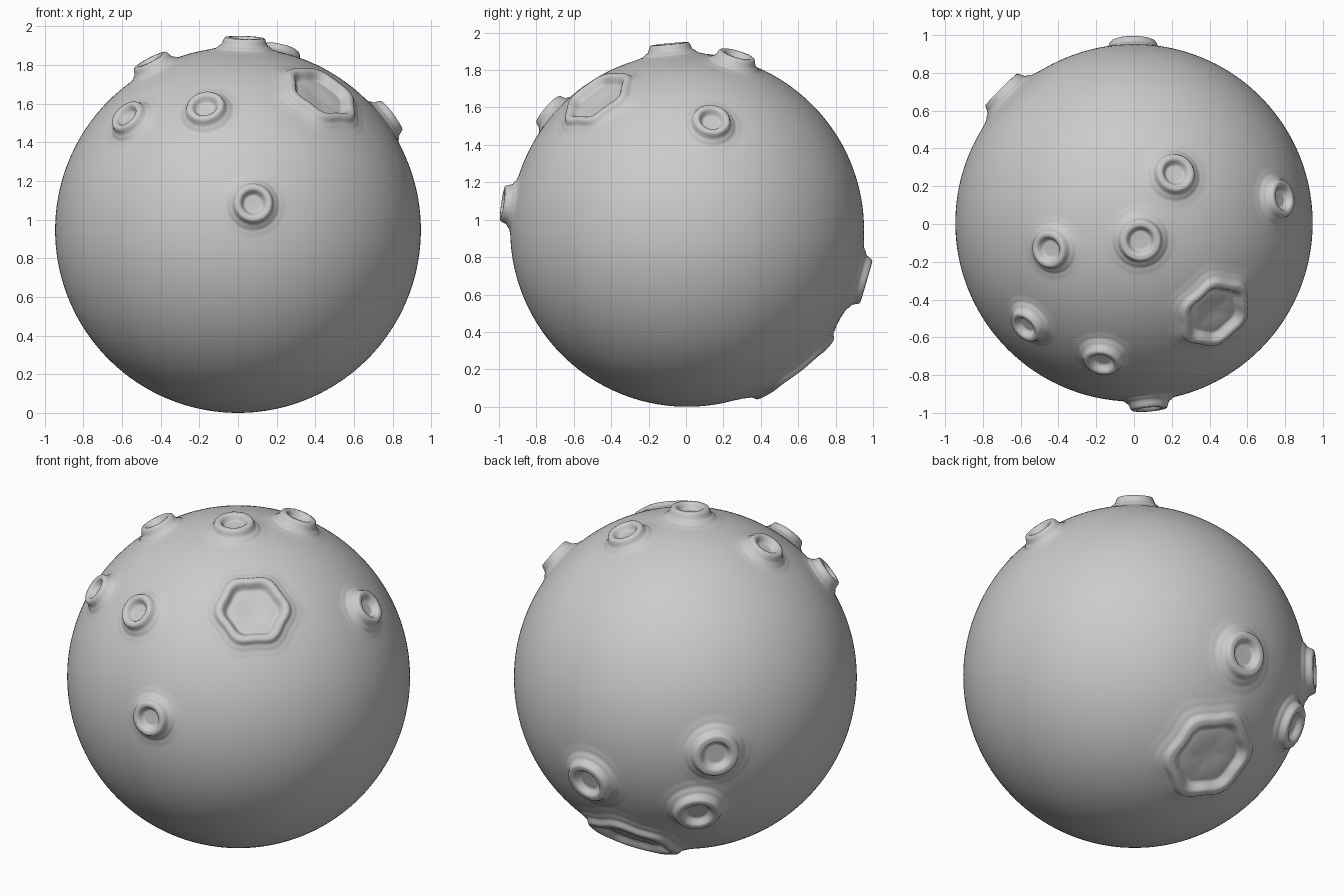
import bpy, bmesh, math
from mathutils import Vector

if "Cube" in bpy.data.objects:
    bpy.data.objects.remove(bpy.data.objects["Cube"])

R = 0.946
CENTRE = Vector((0, 0.006, 0.946))

# crater profiles: (distance / rim radius, height above the sphere)
SMALL = [(0, .018), (.55, .020), (.85, .057), (1.08, .058), (1.38, .020), (1.75, .004), (2.2, 0)]
LARGE = [(0, -.024), (.74, -.010), (.93, .036), (1.04, .037), (1.2, .012), (1.4, .003), (1.6, 0)]

# direction, rim radius, profile, corner angle (None = round)
CRATERS = [
    ((.035, -.095, 1.0), .088, SMALL, None),
    ((.22, .265, .93), .083, SMALL, None),
    ((-.45, -.14, .87), .080, SMALL, None),
    ((-.585, -.56, .60), .075, SMALL, None),
    ((-.17, -.74, .64), .080, SMALL, None),
    ((.81, .135, .605), .080, SMALL, None),
    ((.08, -.98, .14), .080, SMALL, None),
    ((-.005, .945, -.275), .102, SMALL, None),
    ((-.684, .687, -.02), .102, SMALL, None),
    ((-.557, .680, -.407), .102, SMALL, None),
    ((.44, -.49, .72), .182, LARGE, 0),
    ((-.06, .61, -.785), .235, LARGE, math.radians(29)),
]
CRATERS = [(Vector(d).normalized(), r, p, c) for d, r, p, c in CRATERS]


def profile_height(profile, s):
    for (s0, h0), (s1, h1) in zip(profile, profile[1:]):
        if s < s1:
            t = (s - s0) / (s1 - s0)
            return h0 + (h1 - h0) * t * t * (3 - 2 * t)
    return 0.0


def crater_height(n, d, rim, profile, corner):
    dist = R * n.angle(d, 0)
    if dist > rim * 2.4:
        return 0.0
    if corner is not None:
        # softened hexagon outline
        east = Vector((0, 0, 1)).cross(d).normalized()
        north = d.cross(east)
        phi = math.atan2(n.dot(north), n.dot(east)) - corner
        dist /= 1 + 0.045 * (math.cos(6 * phi) - 0.6)
    return profile_height(profile, dist / rim)


# sphere, refined around the craters
bm = bmesh.new()
bmesh.ops.create_icosphere(bm, subdivisions=6, radius=1)


def near_crater(v):
    n = v.co.normalized()
    return any(R * n.angle(d, 0) < r * p[-1][0] for d, r, p, c in CRATERS)


near = {v for v in bm.verts if near_crater(v)}
edges = [e for e in bm.edges if e.verts[0] in near or e.verts[1] in near]
bmesh.ops.subdivide_edges(bm, edges=edges, cuts=3, use_grid_fill=True)
bmesh.ops.triangulate(bm, faces=bm.faces[:])

# raise rims and sink floors
for v in bm.verts:
    n = v.co.normalized()
    v.co = CENTRE + n * (R + sum(crater_height(n, *c) for c in CRATERS))

for f in bm.faces:
    f.smooth = True
mesh = bpy.data.meshes.new("cratered_moon")
bm.to_mesh(mesh)
bm.free()
moon = bpy.data.objects.new("cratered_moon", mesh)
bpy.context.collection.objects.link(moon)
